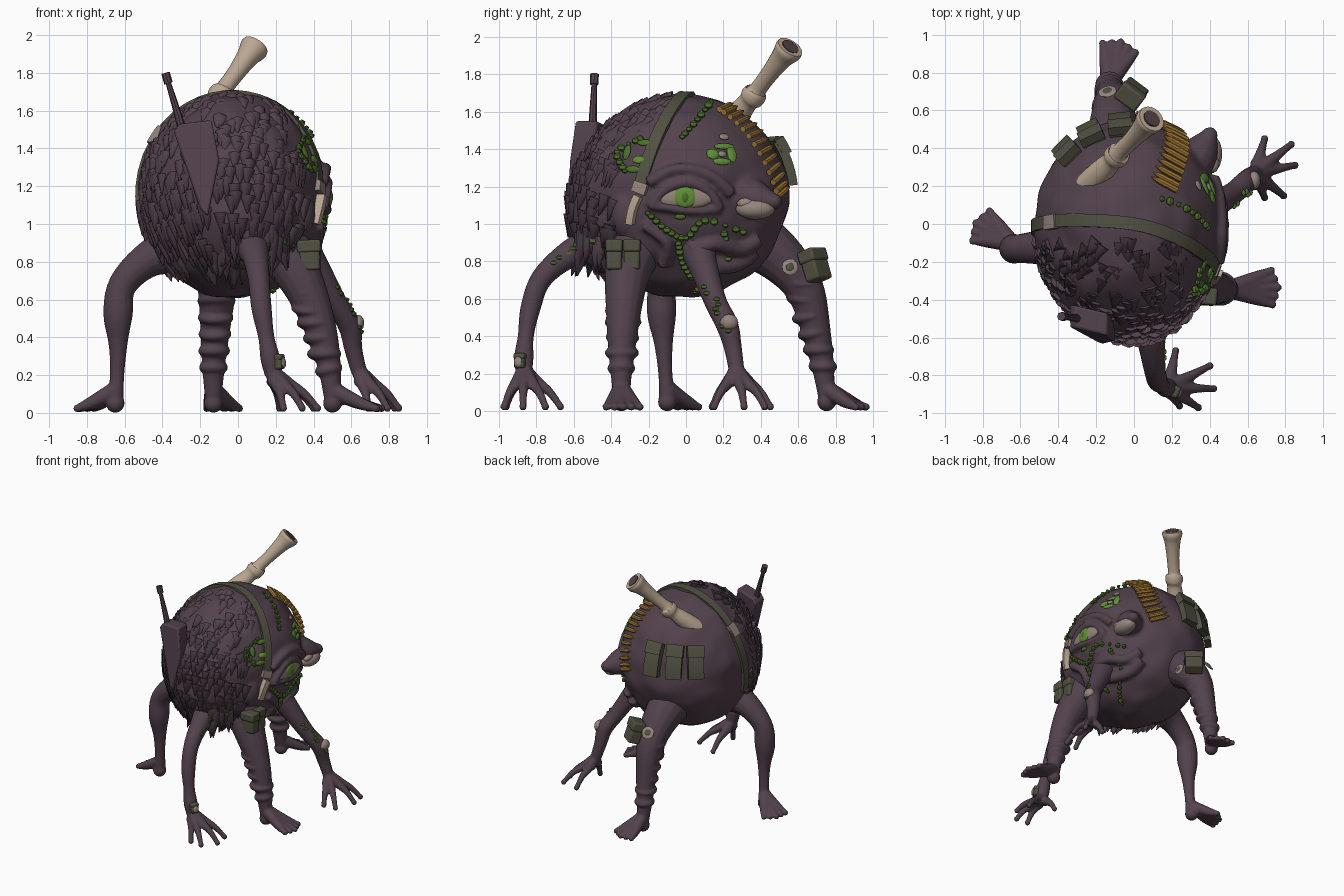
import bpy, bmesh, math, random
from mathutils import Vector, Matrix, noise

random.seed(4)
cube = bpy.data.objects.get("Cube")
if cube:
    bpy.data.objects.remove(cube, do_unlink=True)


def material(name, *rgb):
    m = bpy.data.materials.new(name)
    m.use_nodes = True
    m.diffuse_color = (*rgb, 1)
    node = next(n for n in m.node_tree.nodes if n.type == 'BSDF_PRINCIPLED')
    node.inputs["Base Color"].default_value = (*rgb, 1)
    node.inputs["Roughness"].default_value = 0.8
    return m


SKIN = material("purple hide", .085, .054, .072)
DARK = material("dark hollow", .085, .055, .06)
OLIVE = material("olive canvas", .08, .08, .053)
BONE = material("pale bone", .50, .39, .29)
BRASS = material("brass", .38, .20, .035)
PALE = material("pale flesh", .30, .23, .20)
MOSS = material("moss green", .07, .16, .022)
IRIS = material("bright green", .11, .28, .035)

CENTRE, RADII = Vector((-.03, -.02, 1.15)), Vector((.50, .57, .545))
CHEST = Vector((.15, -.94, -.3))


def onto(p, lift=0):
    """Project a point on the body, which bulges at the chest; return point and normal."""
    d = Vector((a - c) / r for a, c, r in zip(p, CENTRE, RADII)).normalized()
    n = Vector(a / r for a, r in zip(d, RADII)).normalized()
    return CENTRE + d * RADII + n * (lift + .06 * max(0, d.dot(CHEST)) ** 6), n


def face_point(y, z):
    """Point on the face side of the body from its y and z."""
    u, w = (y - CENTRE.y) / RADII.y, (z - CENTRE.z) / RADII.z
    return Vector((CENTRE.x + RADII.x * math.sqrt(max(.01, 1 - u * u - w * w)), y, z))


def spline(pts, sub=5):
    p = [Vector(q) for q in pts]
    p = [p[0]] + p + [p[-1]]
    out = []
    for a, b, c, d in zip(p, p[1:], p[2:], p[3:]):
        for s in range(sub):
            t = s / sub
            out.append(.5 * (2 * b + (c - a) * t + (2 * a - 5 * b + 4 * c - d) * t * t
                             + (3 * b - a - 3 * c + d) * t ** 3))
    return out + [p[-1]]


def skin_rings(bm, rings):
    for r0, r1 in zip(rings, rings[1:]):
        for i in range(len(r0)):
            j = (i + 1) % len(r0)
            bm.faces.new((r0[i], r0[j], r1[j], r1[i]))
    bm.faces.new(rings[0][::-1])
    bm.faces.new(rings[-1])


def tube(bm, pts, n=12, sub=5):
    """Round sweep through points (x, y, z, radius)."""
    path = spline(pts, sub)
    side, rings = None, []
    for i, q in enumerate(path):
        tan = (path[min(i + 1, len(path) - 1)].xyz - path[max(i - 1, 0)].xyz).normalized()
        side = tan.orthogonal() if side is None else side - tan * side.dot(tan)
        side.normalize()
        up = tan.cross(side)
        rings.append([bm.verts.new(q.xyz + q.w * (side * math.cos(k * math.tau / n)
                      + up * math.sin(k * math.tau / n))) for k in range(n)])
    skin_rings(bm, rings)


def ball(bm, pos, size, sub=3, rot=None):
    m = Matrix.Translation(pos) @ (rot or Matrix()) @ Matrix.Diagonal((*size, 1))
    bmesh.ops.create_icosphere(bm, subdivisions=sub, radius=1, matrix=m)


def finish(name, bm, mat, voxel=0, bevel=0, angle=40):
    bmesh.ops.recalc_face_normals(bm, faces=bm.faces)
    me = bpy.data.meshes.new(name)
    bm.to_mesh(me)
    bm.free()
    ob = bpy.data.objects.new(name, me)
    bpy.context.collection.objects.link(ob)
    me.materials.append(mat)
    if voxel:
        r = ob.modifiers.new("blend", 'REMESH')
        r.mode, r.voxel_size, r.use_smooth_shade = 'VOXEL', voxel, True
        ob.modifiers.new("soften", 'SMOOTH').iterations = 2
        return
    if bevel:
        b = ob.modifiers.new("bevel", 'BEVEL')
        b.width, b.segments = bevel, 2
    bpy.ops.object.select_all(action='DESELECT')
    ob.select_set(True)
    bpy.context.view_layer.objects.active = ob
    bpy.ops.object.shade_smooth_by_angle(angle=math.radians(angle))


def frame(n):
    """Rotation with local y along the normal and local z pointing upward."""
    n = Vector(n).normalized()
    up = (Vector((0, 0, 1)) - n * n.z).normalized()
    return Matrix((n.cross(up), n, up)).transposed().to_4x4()


def ribbon(name, pts, width, mat, lift=.004):
    """Strap laid over the body."""
    bm, rings = bmesh.new(), []
    path = [onto(p, lift) for p in spline(pts)]
    for i, (p, n) in enumerate(path):
        t = path[min(i + 1, len(path) - 1)][0] - path[max(i - 1, 0)][0]
        s = n.cross(t).normalized() * width / 2
        rings.append([bm.verts.new(v) for v in (p - s - n * .04, p + s - n * .04,
                                                p + s + n * .01, p - s + n * .01)])
    skin_rings(bm, rings)
    finish(name, bm, mat, angle=30)


# Body with brow, lids, snout, lips and chest blended together
bm = bmesh.new()
ball(bm, CENTRE, RADII, 5)
for v in bm.verts:
    v.co = onto(v.co, .022 * noise.noise(v.co * 6) - .004)[0]
ball(bm, (.07, -.40, .93), (.19, .19, .2))
ball(bm, (.31, -.32, 1.06), (.1, .09, .14))
tube(bm, [(.25, .24, 1.18, .12), (.35, .38, 1.13, .10), (.40, .47, 1.12, .045)])
ball(bm, (.40, .47, 1.12), (.045,) * 3, 2)


def crease(points, r):
    tube(bm, [(*onto(face_point(*p), .01)[0], r) for p in points])


crease([(-.19, 1.09), (-.1, 1.19), (.02, 1.22), (.12, 1.17), (.18, 1.08)], .027)
crease([(-.19, 1.10), (-.08, 1.085), (.04, 1.07), (.18, 1.08)], .022)
crease([(-.2, 1.22), (-.05, 1.29), (.12, 1.26), (.24, 1.16)], .032)
crease([(.02, .86), (.15, .9), (.28, .87), (.38, .92)], .04)
crease([(.04, .8), (.16, .78), (.28, .8), (.36, .86)], .045)
crease([(-.22, 1.0), (-.1, .9), (-.12, .78)], .03)
finish("body", bm, SKIN, voxel=.014)

# Shaggy tufts on the front half, longer lower down
bm = bmesh.new()


def tuft(pos, axis, length, r):
    rot = axis.to_track_quat('Z', 'Y').to_matrix().to_4x4()
    bmesh.ops.create_cone(bm, segments=8, radius1=r, radius2=.003, depth=length, cap_ends=True,
                          matrix=Matrix.Translation(pos + axis * length * .35) @ rot)


for i in range(1000):
    d = Vector(random.gauss(0, 1) for _ in range(3)).normalized()
    if d.y > -.14 + .08 * random.random() or d.z < -.7 or (d.x > .5 and d.y > -.55 and d.z < .6):
        continue
    low = min(1, max(0, .5 - d.z))
    p, n = onto(CENTRE + d * RADII, -.022 + .008 * low)
    down = Vector((0, -.35, -1))
    axis = ((down - n * down.dot(n)).normalized() + n * (.22 + .2 * low)).normalized()
    tuft(p, axis, random.uniform(.07, .10) + .04 * low, .042)
for i in range(40):
    a, z = random.uniform(-2.9, -.2), random.uniform(.82, 1.0)
    p = Vector((.07 + .18 * math.cos(a), -.40 + .18 * math.sin(a), z))
    tuft(p, Vector((.25 * math.cos(a), .3 * math.sin(a), -1)).normalized(), .13, .042)
finish("shaggy_fur", bm, SKIN, angle=75)


def limb(name, path, ankle, tips=(), toe=None, folds=None):
    """Leg with a foot, or arm with a hand; folds adds baggy cloth rings."""
    bm = bmesh.new()
    tube(bm, path, 16)
    x, y = ankle[:2]
    if toe:
        along = (Vector(toe) - Vector((x, y))).normalized()
        across = Vector((-along.y, along.x))
        ball(bm, (x, y, .052), (.05, .05, .052))
        for s in range(-2, 3):
            mid = Vector((x, y)).lerp(Vector(toe), .55) + across * s * .028
            end = Vector(toe) + across * s * .045 - along * abs(s) * .016
            tube(bm, [(x, y, .12, .048), (*mid, .052, .034), (*end, .024, .019)])
            ball(bm, (*end, .024), (.022, .022, .022), 2)
    for tip in tips:
        a, b = Vector(ankle), Vector((*tip, .025))
        k, m = a.lerp(b, .4), a.lerp(b, .72)
        ball(bm, (*a.lerp(b, .25).xy, .165), (.04, .04, .034))
        tube(bm, [(*a, .04), (k.x, k.y, .15, .032), (m.x, m.y, .10, .023), (*b, .018)])
        ball(bm, b, (.022,) * 3, 2)
    if folds:
        a, b, count = Vector(folds[0]), Vector(folds[1]), folds[2]
        for i in range(count):
            p = a.lerp(b, i / (count - 1))
            r = p.z * .07 + .064 + random.uniform(-.006, .008)
            ball(bm, p, (r, r, .042), 3, Matrix.Rotation(random.uniform(-.4, .4), 4, random.choice('XY')))
    finish(name, bm, SKIN, voxel=.0095)


limb("right_leg", [(-.25, -.1, .88, .16), (-.46, -.12, .82, .10), (-.61, -.13, .68, .076),
                   (-.635, -.13, .52, .078), (-.635, -.12, .36, .05), (-.64, -.11, .2, .038),
                   (-.65, -.10, .08, .045)], (-.65, -.10), toe=(-.835, .005))
limb("back_leg", [(-.12, .32, .95, .17), (-.11, .5, .82, .135), (-.11, .63, .66, .105), (-.12, .69, .45, .08),
                  (-.13, .73, .24, .06), (-.13, .75, .08, .045)], (-.13, .75), toe=(-.07, .96),
     folds=((-.11, .61, .68), (-.13, .73, .24), 6))
limb("left_leg", [(.22, -.26, .9, .16), (.31, -.31, .75, .125), (.39, -.33, .58, .1), (.45, -.34, .4, .08),
                  (.485, -.345, .23, .06), (.5, -.345, .08, .045)], (.50, -.345), toe=(.76, -.335),
     folds=((.36, -.33, .64), (.48, -.345, .23), 6))
FRONT_ARM = [(.06, -.46, .9, .11), (.09, -.62, .84, .075), (.11, -.77, .71, .058), (.125, -.83, .55, .054),
             (.15, -.855, .4, .043), (.17, -.865, .29, .052), (.185, -.865, .2, .043)]
LEFT_ARM = [(.32, .05, .9, .1), (.42, .1, .75, .075), (.52, .16, .58, .06), (.59, .22, .46, .06),
            (.61, .25, .34, .048), (.64, .27, .22, .042)]
limb("front_arm", FRONT_ARM, (.18, -.865, .22),
     tips=[(.22, -.67), (.40, -.75), (.42, -.87), (.34, -.97), (.24, -.96)])
limb("left_arm", LEFT_ARM, (.64, .27, .22),
     tips=[(.69, .45), (.83, .42), (.85, .31), (.79, .15), (.69, .14)])

# Eye
for name, x, size, mat in (("eyeball", .466, (.028, .155, .064), PALE),
                           ("iris", .484, (.016, .062, .056), IRIS),
                           ("pupil", .496, (.007, .02, .026), MOSS)):
    bm = bmesh.new()
    ball(bm, (x, -.005, 1.143), size)
    finish(name, bm, mat)


# Thin skin patches
def patch(name, spots, mat):
    bm = bmesh.new()
    for pos, n, w, h in spots:
        ball(bm, pos, (w, .009, h), 2, frame(n))
    finish(name, bm, mat)


def on_face(y, z, w, h):
    return (*onto(face_point(y, z), .010), w, h)


patch("bright_patches", [on_face(.14, 1.37, .035, .03), on_face(.24, 1.37, .028, .05), on_face(.19, 1.33, .05, .02),
                         on_face(.2, 1.41, .06, .018), on_face(-.25, 1.34, .035, .022)], IRIS)
patch("moss_patches", [on_face(-.22, 1.43, .04, .02), on_face(-.31, 1.38, .022, .045),
                       on_face(-.28, 1.29, .04, .02), on_face(-.03, 1.04, .03, .015)], MOSS)
patch("pale_patches", [on_face(.2, 1.46, .03, .02), on_face(.19, 1.37, .025, .018)], PALE)
bm = bmesh.new()
ball(bm, (.40, .37, 1.08), (.066, .105, .056))
ball(bm, (.42, .32, 1.11), (.03, .05, .03), 2)
ball(bm, (.635, .23, .475), (.034, .05, .045), 2)
finish("snout_and_elbow_skin", bm, PALE)

# Chains of thorny green beads on the face and arms
bm = bmesh.new()
CHAINS = [[(-.02, 1.46), (.06, 1.55), (.13, 1.64)], [(-.2, 1.06), (-.1, .97), (0, .93), (.1, 1.02), (.3, .96)],
          [(.2, .95), (.22, .82), (.13, .72), (.05, .65)], [(-.04, .9), (-.02, .8), (.03, .72)],
          [(-.32, 1.28), (-.36, 1.38), (-.24, 1.45)], [(-.46, .93), (-.5, .88), (-.52, .84)]]
for chain in CHAINS:
    for q in spline(chain, 4):
        r = random.uniform(.014, .023)
        ball(bm, onto(face_point(*q), .012)[0], (r, r * 1.1, r), 1)
for arm, first, last, side in ((FRONT_ARM, 3, 9, Vector((.9, 0, .4))), (LEFT_ARM, 8, 18, Vector((.85, -.4, .3)))):
    for q in spline(arm)[first:last]:
        turn = Matrix.Rotation(random.uniform(-.6, .6), 3, 'Z')
        ball(bm, q.xyz + turn @ side * q.w, (.016, .02, .014), 1)
finish("green_beads", bm, MOSS)

# Horn with collar and hollow mouth
bm = bmesh.new()
tube(bm, [(-.25, .2, 1.5, .07), (-.17, .28, 1.59, .064), (-.12, .33, 1.65, .054), (-.1, .352, 1.675, .066),
          (-.08, .373, 1.70, .063), (-.07, .385, 1.72, .046), (-.01, .445, 1.80, .047), (.05, .51, 1.885, .06),
          (.08, .543, 1.925, .076), (.093, .556, 1.944, .073)], 20)
finish("horn", bm, BONE)
bm = bmesh.new()
tube(bm, [(.06, .522, 1.90, .046), (.096, .559, 1.948, .048)], 20)
finish("horn_hollow", bm, DARK)

# Straps and buckles
ribbon("shoulder_strap", [(-.48, -.04, .98), (-.53, -.01, 1.2), (-.34, .02, 1.58), (0, 0, 1.7), (.22, -.07, 1.62),
                          (.37, -.17, 1.4), (.43, -.25, 1.18)], .068, OLIVE)
ribbon("strap_end", [(.43, -.25, 1.15), (.42, -.28, 1.08), (.41, -.3, 1.0)], .04, BONE, .03)
ribbon("face_buckle", [(.43, -.235, 1.22), (.43, -.245, 1.19), (.43, -.255, 1.165)], .08, PALE, .012)
ribbon("side_buckle", [(-.47, .005, 1.43), (-.44, .01, 1.47), (-.41, .015, 1.51)], .075, PALE, .012)

# Ammunition belt
bm = bmesh.new()
path = spline([(.15, .20, 1.60), (.19, .32, 1.50), (.21, .43, 1.34), (.18, .51, 1.17)], 4)
for a, b in zip(path, path[1:] + [path[-1] * 2 - path[-2]]):
    p, n = onto(a, .022)
    s = n.cross(b - a).normalized() * .075
    tube(bm, [(*(p - s), .017), (*(p + s * .3), .017), (*(p + s * .7), .012), (*(p + s * 1.1), .003)], 8, 2)
finish("bullets", bm, BRASS)

# Wide back pouches lying over the rump
for i, (x, y) in enumerate([(-.35, .38), (-.22, .46), (-.07, .50)]):
    for part, z0, z1, w, lift in (("pouch", 1.20, 1.45, .12, .035), ("flap", 1.36, 1.46, .13, .05)):
        ribbon(f"back_{part}_{i + 1}", [(x, y, z0), (x, y, (z0 + z1) / 2), (x, y, z1)], w, OLIVE, lift)


# Box pouches with flaps
def pouch(name, pos, n, w, d, h):
    bm = bmesh.new()
    base = Matrix.Translation(pos) @ frame(n)
    for z, size in ((0, (w, d, h)), (h * .3, (w * 1.08, d * 1.15, h * .42))):
        bmesh.ops.create_cube(bm, size=1, matrix=base @ Matrix.Translation((0, 0, z)) @ Matrix.Diagonal((*size, 1)))
    finish(name, bm, OLIVE, bevel=.012, angle=35)


for i, y in enumerate((-.38, -.285)):
    pouch(f"hip_pouch_{i + 1}", (.38 - i * .01, y, .835), (1, -.1, .05), .085, .11, .16)
pouch("leg_pouch", (-.01, .69, .78), (.6, .8, .35), .13, .09, .17)
pouch("wrist_box", (.215, -.885, .27), (.9, -.4, .1), .06, .05, .08)
patch("wrist_plate", [((.242, -.897, .265), (.9, -.4, .1), .024, .028)], PALE)
patch("leg_badges", [((.022, .555, .77), (1, .1, .2), .045, .045), ((-.14, .70, .80), (-.2, .8, .6), .05, .05)], PALE)
patch("badge_centres", [((.026, .555, .77), (1, .1, .2), .025, .025), ((-.141, .703, .803), (-.2, .8, .6), .028, .028)],
      OLIVE)

# Radio case and antenna
bm = bmesh.new()
outline = [(-.34, 1.49), (-.31, 1.53), (-.14, 1.55), (-.1, 1.34), (-.16, 1.04), (-.2, 1.08)]
face = bm.faces.new([bm.verts.new((x, -.58 - .25 * (x + .2) - .1 * (1.5 - z), z)) for x, z in outline])
ext = bmesh.ops.extrude_face_region(bm, geom=[face])
bmesh.ops.translate(bm, vec=(0, .12, 0), verts=[g for g in ext["geom"] if isinstance(g, bmesh.types.BMVert)])
finish("radio_case", bm, SKIN, bevel=.012, angle=30)
bm = bmesh.new()
tube(bm, [(-.29, -.5, 1.48, .024), (-.33, -.495, 1.62, .019), (-.37, -.49, 1.75, .014)], 8)
tube(bm, [(-.368, -.49, 1.745, .023), (-.384, -.488, 1.80, .023)], 8)
finish("antenna", bm, SKIN)
